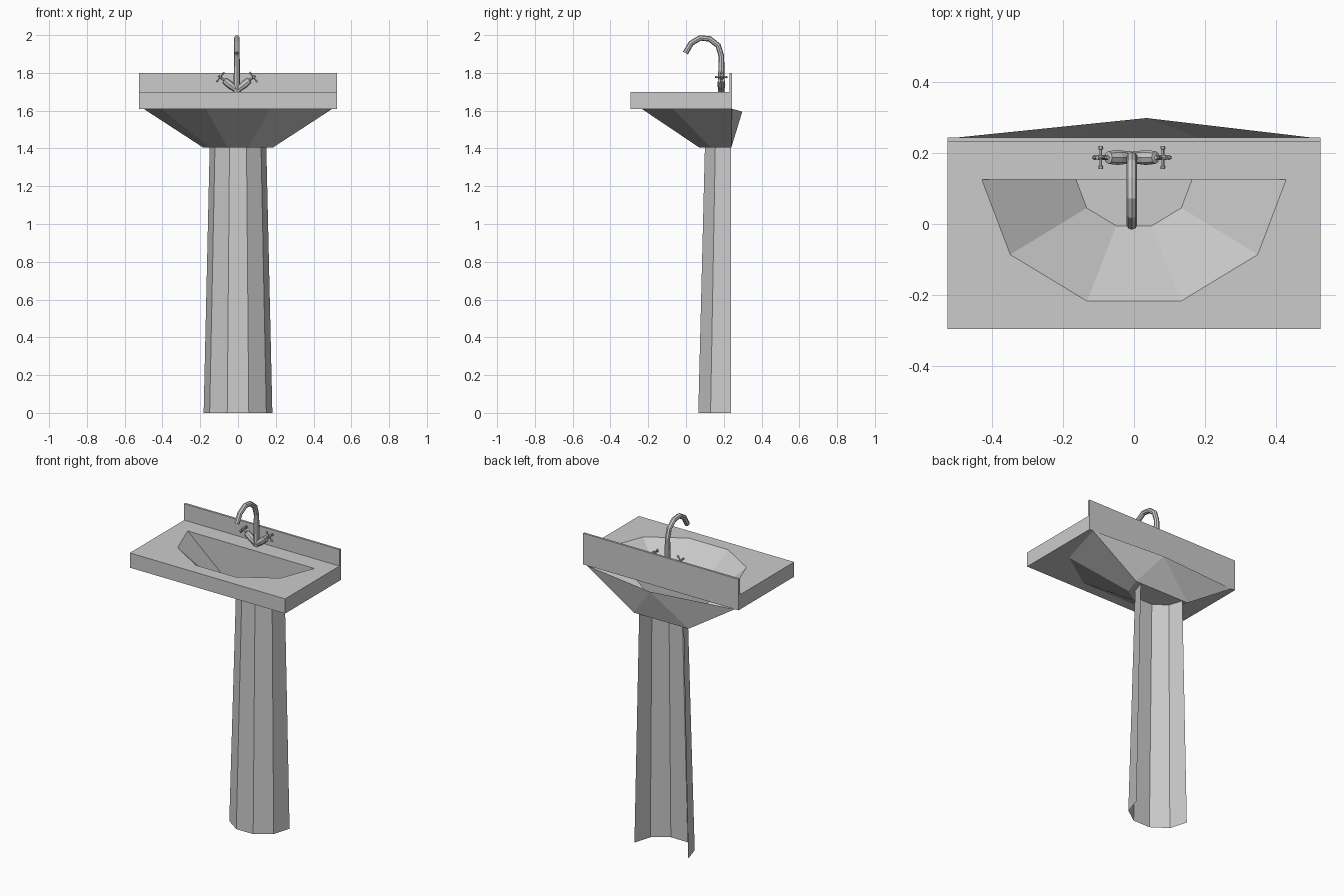
import bpy, bmesh, math
from mathutils import Vector

cube = bpy.data.objects.get("Cube")
if cube:
    bpy.data.objects.remove(cube, do_unlink=True)


def material(name, value):
    m = bpy.data.materials.new(name)
    m.use_nodes = True
    m.diffuse_color = (value, value, value, 1)
    m.node_tree.nodes["Principled BSDF"].inputs["Base Color"].default_value = m.diffuse_color
    return m


ceramic = material("ceramic grey", 0.6)


def finish(name, bm, recalc=True):
    if recalc:
        bmesh.ops.recalc_face_normals(bm, faces=bm.faces)
    mesh = bpy.data.meshes.new(name)
    bm.to_mesh(mesh)
    bm.free()
    mesh.materials.append(ceramic)
    ob = bpy.data.objects.new(name, mesh)
    bpy.context.collection.objects.link(ob)
    return ob


def mirrored(half):
    """Full left-to-right outline from the right half, listed back to front."""
    return [(-x, y) for x, y in half] + [(x, y) for x, y in reversed(half)]


def ring(bm, outline, z):
    return [bm.verts.new((x, y, z)) for x, y in outline]


def bridge(bm, a, b, closed=False):
    n = len(a)
    for i in range(n if closed else n - 1):
        j = (i + 1) % n
        bm.faces.new((a[i], a[j], b[j], b[i]))


def box(name, lo, hi):
    bm = bmesh.new()
    bmesh.ops.create_cube(bm, size=1)
    for v in bm.verts:
        v.co = [lo[k] if v.co[k] < 0 else hi[k] for k in range(3)]
    return finish(name, bm)


def tube(bm, points, radii, sides=8):
    """Sweep a round section along points, closed at both ends."""
    pts = [Vector(p) for p in points]
    loops = []
    for i, p in enumerate(pts):
        d = (pts[min(i + 1, len(pts) - 1)] - pts[max(i - 1, 0)]).normalized()
        side = Vector((1, 0, 0)) if abs(d.x) < 0.5 else Vector((0, 1, 0))
        u = (side - d * side.dot(d)).normalized()
        w = d.cross(u)
        loops.append([bm.verts.new(p + radii[i] * (u * math.cos(a) + w * math.sin(a)))
                      for a in (2 * math.pi * k / sides for k in range(sides))])
    for a, b in zip(loops, loops[1:]):
        bridge(bm, a, b, True)
    bm.faces.new(loops[0])
    bm.faces.new(loops[-1])


# Countertop slab with the bowl opening, then the bowl sunk into it
TOP, UNDER, NECK = 1.70, 1.61, 1.405
opening = mirrored([(0.428, 0.125), (0.348, -0.086), (0.132, -0.217)])
floor = mirrored([(0.163, 0.125), (0.133, 0.045), (0.05, -0.005)])
drain = mirrored([(0.098, 0.08), (0.045, 0.04)])

bm = bmesh.new()
corners = mirrored([(0.525, 0.243), (0.525, -0.295)])
outer = ring(bm, corners, TOP)
rim = ring(bm, opening, TOP)
bl, fl, fr, br = outer
bm.faces.new((bl, rim[0], rim[-1], br))
bm.faces.new((bl, fl, rim[1], rim[0]))
bm.faces.new((fl, rim[2], rim[1]))
bm.faces.new((fl, fr, rim[3], rim[2]))
bm.faces.new((fr, rim[4], rim[3]))
bm.faces.new((fr, br, rim[5], rim[4]))
bottom = ring(bm, corners, UNDER)
bridge(bm, outer, bottom, True)
low = ring(bm, floor, 1.47)
bridge(bm, rim, low, True)
bm.faces.new(low)
finish("countertop_and_bowl", bm)

bm = bmesh.new()
bm.faces.new(ring(bm, drain, 1.474))
finish("drain_plate", bm)

box("backsplash", (-0.525, 0.23, TOP), (0.525, 0.243, 1.80))

# Faceted underside of the basin, with a peaked back
neck = mirrored([(0.185, 0.24), (0.15, 0.13), (0.055, 0.07)])
shoulder = mirrored([(0.50, 0.243), (0.41, -0.07), (0.17, -0.235)])
bm = bmesh.new()
up, down = ring(bm, shoulder, UNDER), ring(bm, neck, NECK)
bridge(bm, up, down)
bm.faces.new(down)
peak = bm.verts.new((0.035, 0.298, 1.595))
for a, b in ((up[0], down[0]), (down[0], down[-1]), (down[-1], up[-1])):
    bm.faces.new((a, b, peak))
finish("basin_underside", bm)

# Slab underside around the basin
bm = bmesh.new()
edge, inner = ring(bm, corners, UNDER), ring(bm, shoulder, UNDER)
for loop in ((edge[0], edge[1], inner[1], inner[0]), (edge[1], inner[2], inner[1]),
             (edge[1], edge[2], inner[3], inner[2]), (edge[2], inner[4], inner[3]),
             (edge[2], edge[3], inner[5], inner[4])):
    bm.faces.new(loop)
finish("countertop_underside", bm)

# Pedestal: tapered half shell open to the wall
bm = bmesh.new()
foot = ring(bm, mirrored([(0.182, 0.238), (0.15, 0.13), (0.057, 0.065)]), 0)
head = ring(bm, mirrored([(0.15, 0.238), (0.122, 0.155), (0.045, 0.10)]), NECK)
bridge(bm, foot, head)
finish("pedestal", bm, recalc=False)

# Tap: gooseneck spout
Y = 0.187
bm = bmesh.new()
path = [(1.70, Y), (1.89, Y), (1.945, 0.17), (1.98, 0.125), (1.985, 0.075),
        (1.957, 0.027), (1.905, -0.003)]
tube(bm, [(-0.006, y, z) for z, y in path], [0.018] + [0.015] * 6)
finish("tap_spout", bm)

# Tap: slanted valve arms with cross handles
for side, name in ((-1, "right"), (1, "left")):
    axis = Vector((side * 0.78, 0, 0.62))
    across = Vector((-side * 0.62, 0, 0.78))
    base = Vector((-0.006, Y, 1.708))
    bm = bmesh.new()
    tube(bm, [base, base + axis * 0.05, base + axis * 0.085, base + axis * 0.088,
              base + axis * 0.125],
         [0.016, 0.021, 0.018, 0.007, 0.007])
    hub = base + axis * 0.112
    for d in (across, Vector((0, 1, 0))):
        tube(bm, [hub + d * t for t in (-0.033, -0.024, -0.022, 0.022, 0.024, 0.033)],
             [0.006, 0.007, 0.004, 0.004, 0.007, 0.006], 6)
    finish(name + "_tap_valve", bm)
